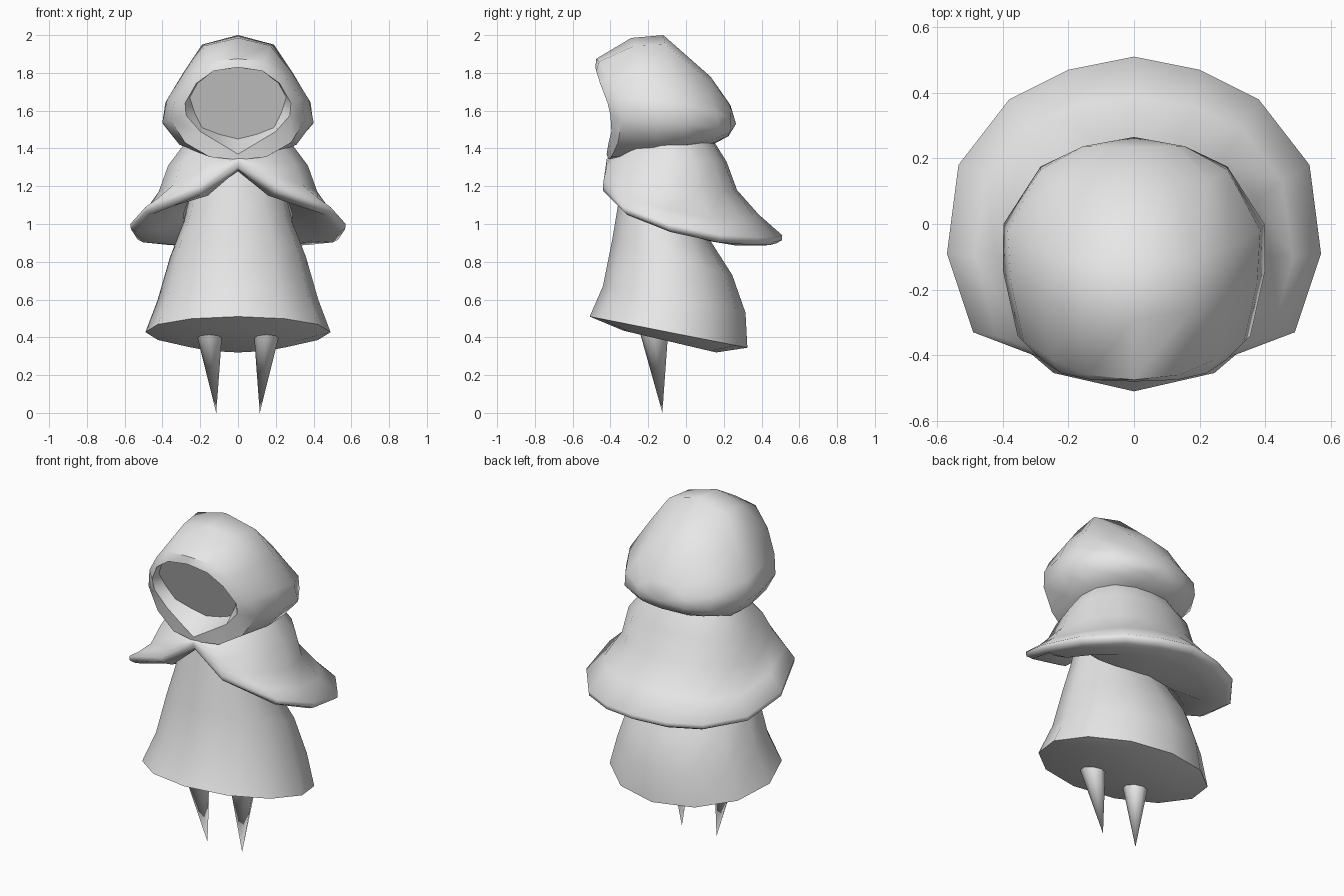
import bpy, bmesh, math

cube = bpy.data.objects.get("Cube")
if cube:
    bpy.data.objects.remove(cube, do_unlink=True)

grey = bpy.data.materials.new("light_grey")
grey.use_nodes = True
grey.diffuse_color = (0.8, 0.8, 0.8, 1)
grey.node_tree.nodes["Principled BSDF"].inputs["Base Color"].default_value = (0.8, 0.8, 0.8, 1)


def full(half):
    """Close a half ring (centre to centre, x >= 0) with its mirror image."""
    return half + [(-x, y, z) for x, y, z in half[-2:0:-1]]


def oval(rx, front, back, z_front, z_back, sides=12):
    """Tilted oval ring between a front and a back point."""
    ring = []
    for i in range(sides):
        a = 2 * math.pi * i / sides
        t = (1 - math.cos(a)) / 2
        ring.append((rx * math.sin(a), front + (back - front) * t,
                     z_front + (z_back - z_front) * t))
    return ring


def loft(name, rings, cap_start=False, cap_end=False, pole=None, angle=40):
    """Skin a list of rings of equal length, with optional caps or an end pole."""
    bm = bmesh.new()
    rows = [[bm.verts.new(p) for p in ring] for ring in rings]
    n = len(rows[0])
    for a, b in zip(rows, rows[1:]):
        for i in range(n):
            j = (i + 1) % n
            bm.faces.new((a[i], a[j], b[j], b[i]))
    if cap_start:
        bm.faces.new(rows[0][::-1])
    if cap_end:
        bm.faces.new(rows[-1])
    if pole:
        tip = bm.verts.new(pole)
        for i in range(n):
            bm.faces.new((rows[-1][i], rows[-1][(i + 1) % n], tip))
    bmesh.ops.recalc_face_normals(bm, faces=bm.faces)
    mesh = bpy.data.meshes.new(name)
    bm.to_mesh(mesh)
    bm.free()
    mesh.materials.append(grey)
    obj = bpy.data.objects.new(name, mesh)
    bpy.context.collection.objects.link(obj)
    bpy.ops.object.select_all(action='DESELECT')
    obj.select_set(True)
    bpy.context.view_layer.objects.active = obj
    bpy.ops.object.shade_smooth_by_angle(angle=math.radians(angle))
    return obj


# Robe: bulging underside, then tilted ovals narrowing to the shoulders
loft("robe", [
    oval(0.30, -0.33, 0.16, 0.435, 0.32),
    oval(0.49, -0.51, 0.325, 0.51, 0.345),
    oval(0.425, -0.44, 0.315, 0.67, 0.53),
    oval(0.36, -0.39, 0.245, 0.92, 0.73),
    oval(0.29, -0.36, 0.13, 1.10, 0.91),
    oval(0.22, -0.32, 0.05, 1.34, 1.25),
], cap_start=True, cap_end=True)

# Pointed legs
for side, s in (("left", 1), ("right", -1)):
    top = [(s * 0.155 + 0.073 * math.cos(a), -0.172 + 0.079 * math.sin(a), 0.45)
           for a in (2 * math.pi * i / 8 for i in range(8))]
    loft(side + "_leg", [top], cap_start=True, pole=(s * 0.115, -0.125, 0.0), angle=50)

# Cape: rows run from the front crossing round to the back
rim = [(0, -.42, 1.33), (.2, -.44, 1.2), (.49, -.33, 1.09), (.57, -.09, 1.0),
       (.535, .18, .945), (.38, .38, .93), (.2, .47, .93), (0, .51, .94)]
sweep = [(0, -.42, 1.335), (.19, -.435, 1.24), (.42, -.34, 1.14), (.485, -.1, 1.08),
         (.45, .13, 1.03), (.33, .29, 1.03), (.18, .36, 1.04), (0, .385, 1.05)]
flare = [(0, -.42, 1.34), (.17, -.425, 1.275), (.34, -.34, 1.21), (.42, -.1, 1.17),
         (.375, .07, 1.17), (.27, .19, 1.17), (.145, .255, 1.18), (0, .27, 1.18)]
shoulder = [(0, -.42, 1.345), (.14, -.4, 1.32), (.3, -.3, 1.32), (.37, -.1, 1.31),
            (.345, .05, 1.32), (.25, .15, 1.33), (.13, .2, 1.33), (0, .215, 1.33)]
neck = [(0, -.40, 1.35), (.1, -.36, 1.36), (.22, -.25, 1.42), (.28, -.1, 1.43),
        (.265, 0, 1.44), (.2, .08, 1.45), (.1, .13, 1.45), (0, .14, 1.45)]
# Shallow underside that closes onto the robe
lining = [(0, -.39, 1.29), (.16, -.39, 1.15), (.36, -.27, 1.09), (.42, -.07, .965),
          (.39, .12, .91), (.28, .27, .885), (.15, .33, .885), (0, .36, .885)]
seam = [(0, -.33, 1.28), (.14, -.3, 1.18), (.26, -.2, 1.13), (.29, -.07, 1.05),
        (.27, .03, .96), (.19, .08, .93), (.1, .11, .92), (0, .12, .92)]


def tucked(row, scale, drop):
    return [(x * scale, y * scale, z - drop) for x, y, z in row]


loft("cape", [full(r) for r in (
    seam, lining, tucked(rim, 0.94, 0.042), tucked(rim, 0.995, 0.026),
    rim, sweep, flare, shoulder, neck)], angle=60)

# Hood: rows run from top to bottom, ordered from the face opening to the back
opening = [(0, -.48, 1.83), (.13, -.475, 1.81), (.22, -.455, 1.745), (.28, -.415, 1.64),
           (.275, -.40, 1.575), (.2, -.395, 1.49), (.1, -.41, 1.43), (0, -.42, 1.37)]
brow = [(0, -.475, 1.875), (.14, -.46, 1.86), (.255, -.41, 1.775), (.335, -.36, 1.66),
        (.355, -.34, 1.55), (.28, -.36, 1.43), (.15, -.395, 1.355), (0, -.41, 1.34)]
crown = [(0, -.29, 1.985), (.17, -.27, 1.945), (.28, -.23, 1.81), (.375, -.18, 1.66),
         (.4, -.14, 1.54), (.31, -.16, 1.42), (.16, -.22, 1.36), (0, -.25, 1.35)]
middle = [(0, -.12, 2.0), (.19, -.11, 1.95), (.29, -.07, 1.8), (.385, -.02, 1.64),
          (.398, 0, 1.53), (.3, 0, 1.42), (.15, 0, 1.395), (0, 0, 1.39)]
slope = [(0, .13, 1.78), (.13, .13, 1.75), (.23, .13, 1.67), (.285, .165, 1.59),
         (.285, .175, 1.51), (.22, .15, 1.45), (.12, .15, 1.43), (0, .15, 1.425)]
nape = [(0, .235, 1.63), (.08, .235, 1.62), (.13, .237, 1.59), (.155, .237, 1.56),
        (.155, .237, 1.51), (.13, .228, 1.48), (.07, .225, 1.47), (0, .225, 1.465)]
# Flat face set back into the opening, leaning back at the chin
face_outline = [(0, 1.83), (.13, 1.81), (.215, 1.745), (.255, 1.67),
                (.23, 1.59), (.19, 1.51), (.1, 1.475), (0, 1.45)]
face = [(x, -.45 + (1.83 - z) * .4, z) for x, z in face_outline]

loft("hood", [full(r) for r in (face, opening, brow, crown, middle, slope, nape)],
     cap_start=True, pole=(0, 0.265, 1.53), angle=50)
